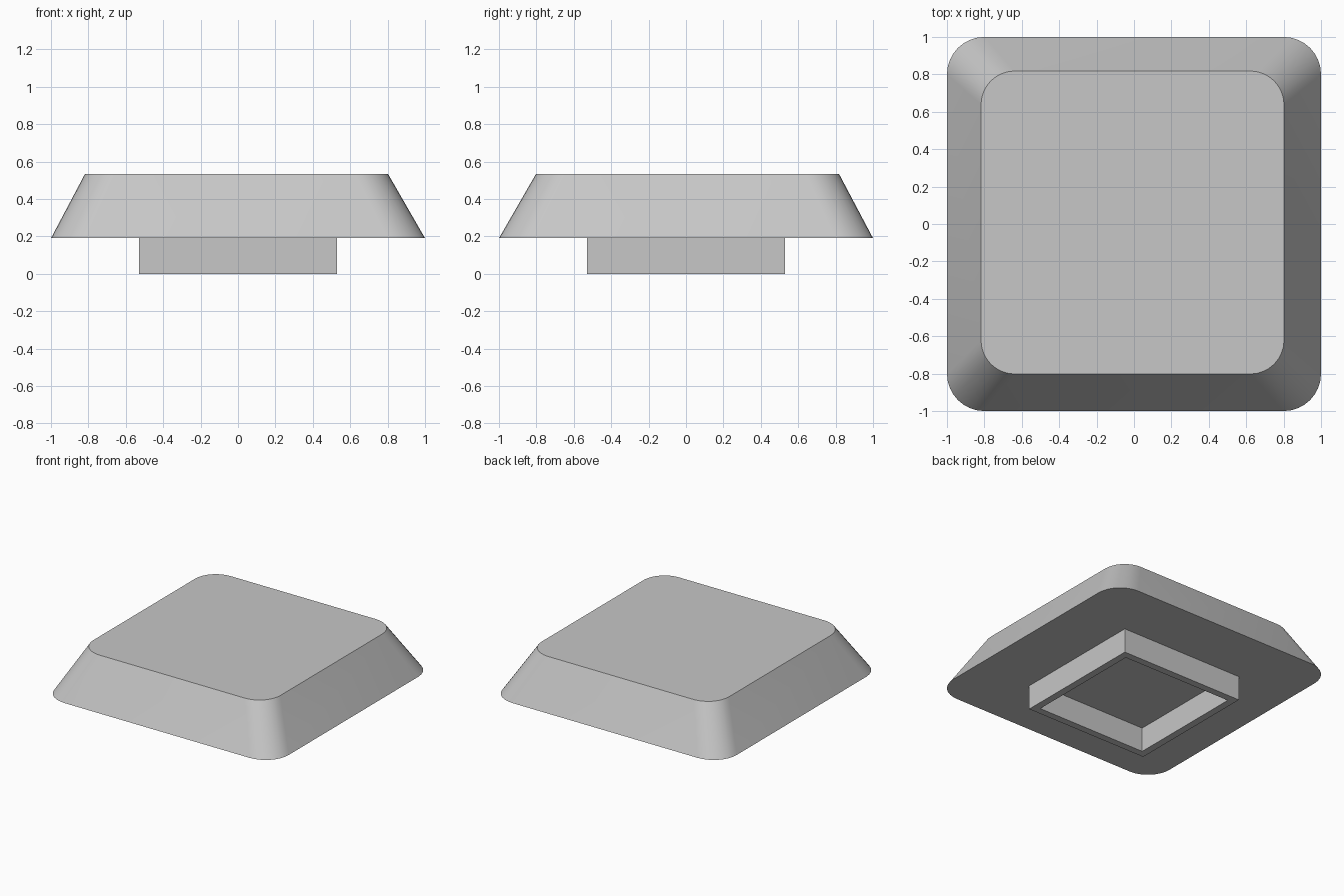
import bpy
import bmesh
from math import cos, sin, pi, radians

cube = bpy.data.objects.get("Cube")
if cube:
    bpy.data.objects.remove(cube, do_unlink=True)

# Single grey finish
grey = bpy.data.materials.new("light grey")
grey.use_nodes = True
colour = (0.57, 0.57, 0.57, 1)
grey.diffuse_color = colour
grey.node_tree.nodes["Principled BSDF"].inputs["Base Color"].default_value = colour


def rounded_square(bm, half, radius, z, cx=0, cy=0, steps=8):
    """Ring of vertices around a square with rounded corners."""
    ring = []
    for corner in range(4):
        mid = pi / 4 + corner * pi / 2
        sx = 1 if cos(mid) > 0 else -1
        sy = 1 if sin(mid) > 0 else -1
        for i in range(steps + 1):
            a = (corner + i / steps) * pi / 2
            ring.append(bm.verts.new((cx + sx * (half - radius) + radius * cos(a),
                                      cy + sy * (half - radius) + radius * sin(a), z)))
    return ring


def square(bm, half, z):
    return [bm.verts.new((x * half, y * half, z))
            for x, y in ((1, 1), (-1, 1), (-1, -1), (1, -1))]


def bridge(bm, a, b):
    for i in range(len(a)):
        j = (i + 1) % len(a)
        bm.faces.new((a[i], a[j], b[j], b[i]))


def finish(bm, name):
    bmesh.ops.recalc_face_normals(bm, faces=bm.faces)
    mesh = bpy.data.meshes.new(name)
    bm.to_mesh(mesh)
    bm.free()
    mesh.materials.append(grey)
    obj = bpy.data.objects.new(name, mesh)
    bpy.context.collection.objects.link(obj)
    return obj


base_z, top_z = 0.19, 0.534

# Tapered cap with rounded corners, its top slightly off centre
bm = bmesh.new()
lower = rounded_square(bm, 1.0, 0.2, base_z)
upper = rounded_square(bm, 0.81, 0.18, top_z, -0.008, 0.008)
bridge(bm, lower, upper)
bm.faces.new(upper)
bm.faces.new(lower[::-1])
cap = finish(bm, "tapered_cap")
bpy.ops.object.select_all(action='DESELECT')
cap.select_set(True)
bpy.context.view_layer.objects.active = cap
bpy.ops.object.shade_smooth_by_angle(angle=radians(30))

# Hollow square collar under the cap
bm = bmesh.new()
rings = [square(bm, half, z) for half, z in
         ((0.528, base_z), (0.528, 0), (0.472, 0), (0.472, base_z))]
for k in range(4):
    bridge(bm, rings[k], rings[(k + 1) % 4])
finish(bm, "square_collar")
